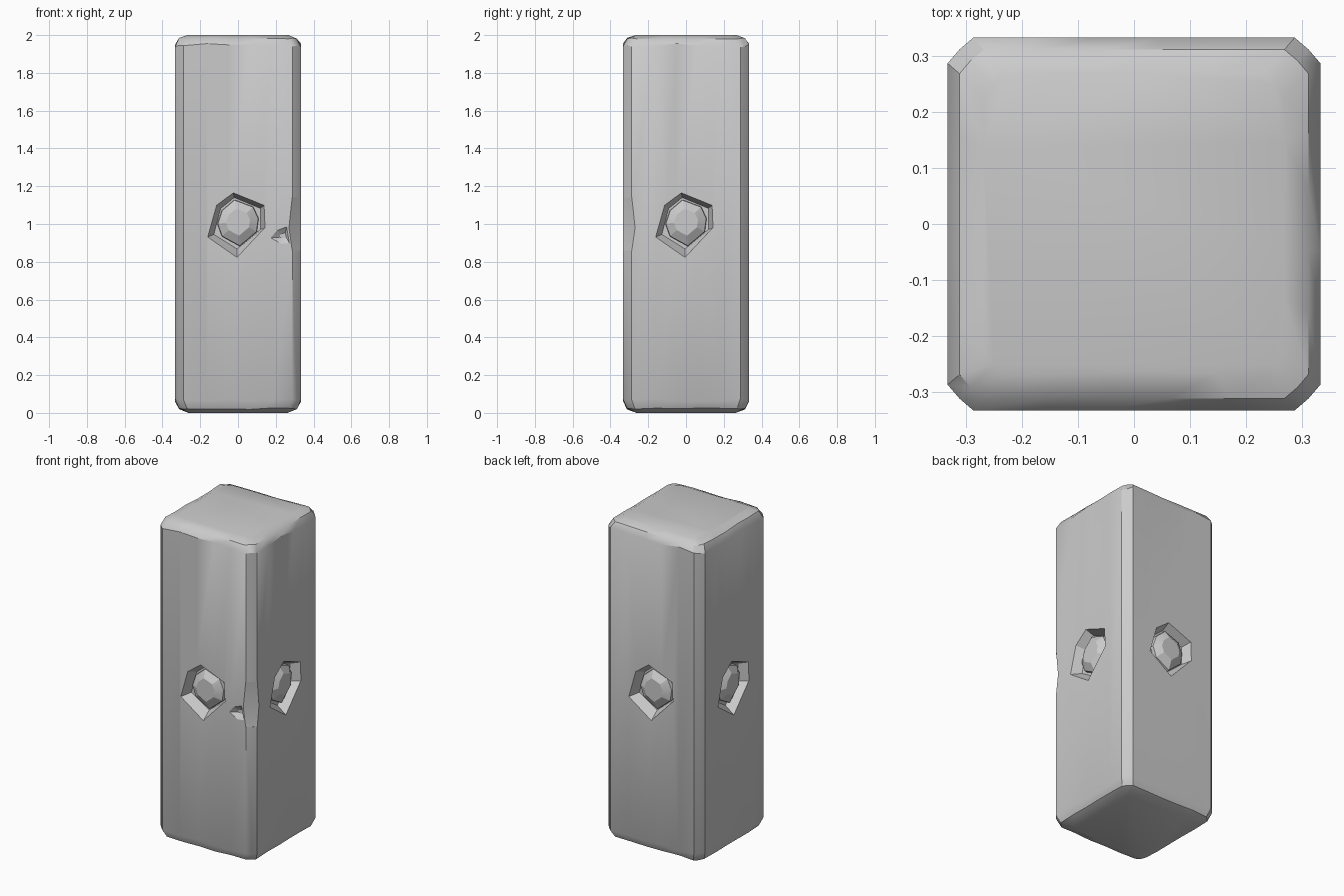
import bpy, bmesh, math, random
from mathutils import Matrix, Vector

if "Cube" in bpy.data.objects:
    bpy.data.objects.remove(bpy.data.objects["Cube"])

random.seed(4)
H = 1 / 3      # half width of the pillar
C = 0.046      # corner chamfer


def loft(name, rings):
    """Closed solid from a stack of equal-length point rings."""
    bm = bmesh.new()
    vs = [[bm.verts.new(p) for p in r] for r in rings]
    n = len(rings[0])
    for a, b in zip(vs, vs[1:]):
        for i in range(n):
            j = (i + 1) % n
            bm.faces.new((a[i], a[j], b[j], b[i]))
    bm.faces.new(vs[0])
    bm.faces.new(vs[-1])
    bmesh.ops.recalc_face_normals(bm, faces=bm.faces)
    me = bpy.data.meshes.new(name)
    bm.to_mesh(me)
    bm.free()
    ob = bpy.data.objects.new(name, me)
    bpy.context.collection.objects.link(ob)
    return ob


def smooth(ob, angle):
    bpy.ops.object.select_all(action='DESELECT')
    ob.select_set(True)
    bpy.context.view_layer.objects.active = ob
    bpy.ops.object.shade_smooth_by_angle(angle=math.radians(angle))


def cut(ob, cutter):
    m = ob.modifiers.new("cut", 'BOOLEAN')
    m.operation, m.solver, m.object = 'DIFFERENCE', 'EXACT', cutter
    bpy.context.view_layer.objects.active = ob
    bpy.ops.object.modifier_apply(modifier=m.name)
    bpy.data.objects.remove(cutter)


def pillar_ring(h, z, wave):
    """Square section with chamfered corners and a slightly uneven height."""
    c = C * h / H
    side = [(-h + c, -h)] + [(h * t, -h) for t in (-.5, -.15, .2, .55)]
    side += [(h - c, -h), (h - c * .46, -h + c * .46)]
    pts = []
    for k in range(4):
        rot = Matrix.Rotation(k * math.pi / 2, 3, 'Z')
        for x, y in side:
            pts.append(rot @ Vector((x, y, z + random.uniform(-wave, wave))))
    return pts


# Worn stone pillar
pillar = loft("stone_pillar", [
    pillar_ring(0.262, 0.0, 0), pillar_ring(0.313, 0.022, 0.004),
    pillar_ring(H, 0.068, 0.009), pillar_ring(H, 1.946, 0.010),
    pillar_ring(0.312, 1.981, 0.004), pillar_ring(0.268, 2.0, 0)])

# Carved socket outline and floor, as seen from the front (x, z)
outline = [(-.025, 1.167), (.14, 1.10), (.145, .98), (-.005, .82), (-.163, .93), (-.115, 1.10)]
floor = [(-.02, 1.14), (.118, 1.083), (.12, .972), (-.005, .868), (-.128, .945), (-.092, 1.082)]
# Faceted knob inside the socket
knob_base = [(-.02, 1.135), (.085, 1.095), (.115, 1.03), (.105, .955),
             (.01, .875), (-.09, .93), (-.115, 1.0), (-.09, 1.075)]


def knob_ring(s, y):
    return [(x * s, y, 1.015 + (z - 1.015) * s) for x, z in knob_base]


for k, side in enumerate(("front", "right", "back", "left")):
    rot = Matrix.Rotation(k * math.pi / 2, 4, 'Z')
    cutter = loft("socket_cutter", [[(x, -.338, z) for x, z in outline],
                                    [(x, -.275, z) for x, z in floor]])
    cutter.data.transform(rot)
    cut(pillar, cutter)
    knob = loft(side + "_knob", [knob_ring(.96, -.265), knob_ring(.93, -.295),
                                 knob_ring(.55, -.322)])
    knob.data.transform(rot)
    smooth(knob, 20)

# Chip beside the front socket and a worn dent in the nearby edge
chip = loft("chip_cutter", [
    [(.16, -.34, .925), (.20, -.34, .972), (.26, -.34, .995), (.277, -.34, .89), (.23, -.34, .885)],
    [(.22, -.313, .93), (.225, -.313, .945), (.25, -.313, .955), (.255, -.313, .93), (.235, -.313, .925)]])
cut(pillar, chip)
dent = loft("dent_cutter", [
    [(.27, -.35, z), (.35, -.27, z), (.40, -.40, z)] if abs(z - 1) > .1 else
    [(.27 - .017, -.35, z), (.35, -.27 + .017, z), (.40, -.40, z)]
    for z in (.86, .98, 1.14)])
cut(pillar, dent)
smooth(pillar, 32)
